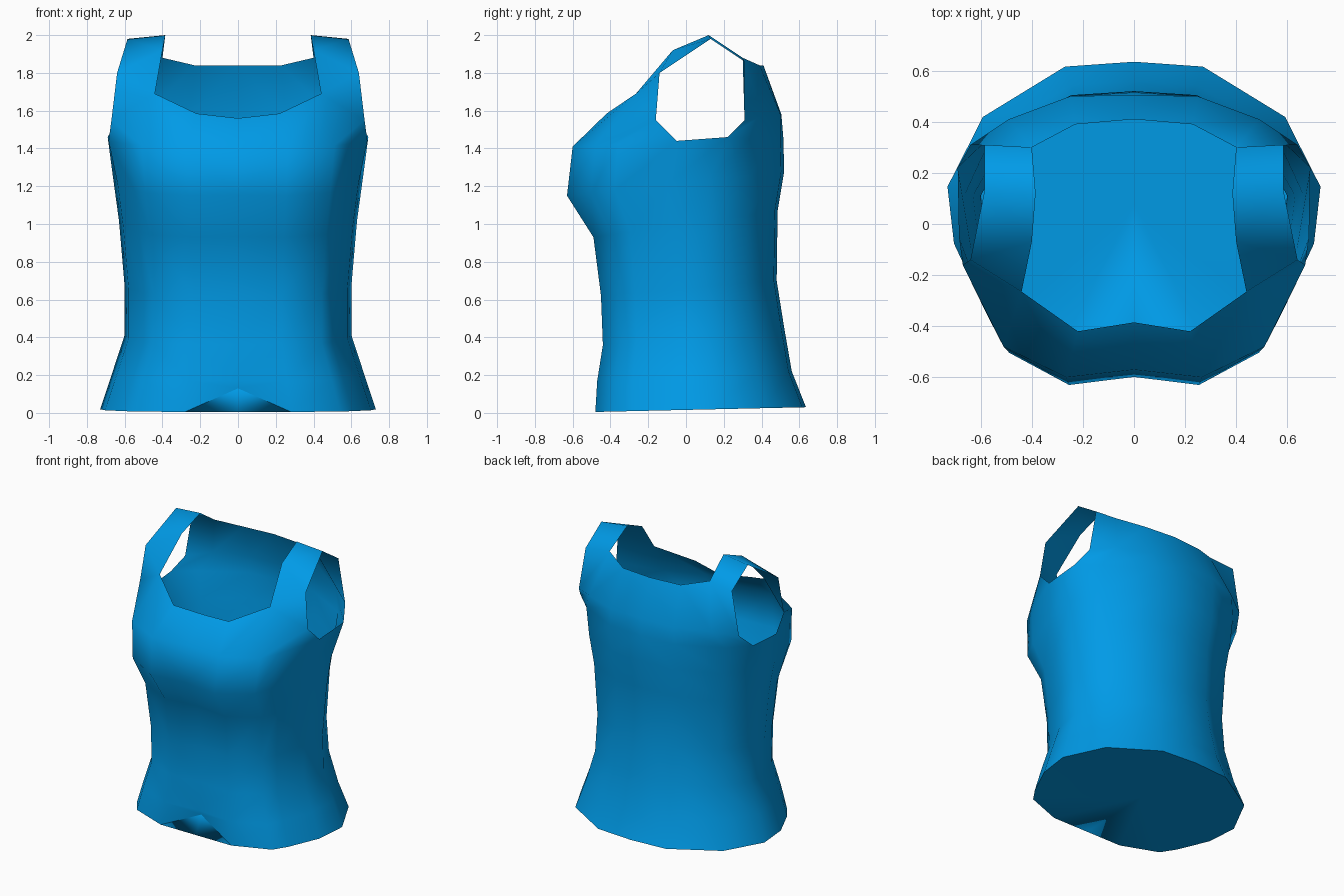
import bpy, bmesh

if "Cube" in bpy.data.objects:
    bpy.data.objects.remove(bpy.data.objects["Cube"])

blue = bpy.data.materials.new("bright_blue")
blue.diffuse_color = (0.0, 0.33, 0.81, 1)
blue.use_nodes = True
blue.node_tree.nodes["Principled BSDF"].inputs["Base Color"].default_value = blue.diffuse_color

# Half cross-section, from front centre round the side to back centre
SECTION = [(0, -.95), (.385, -1), (.74, -.8), (.83, -.6), (.965, -.16),
           (1, .23), (.81, .66), (.37, .97), (0, 1)]
# Body rings: half width, front depth, back depth, front z, back z
RINGS = [(.73, .48, .635, .005, .03), (.67, .47, .56, .17, .22),
         (.60, .44, .52, .36, .45), (.60, .45, .48, .62, .70),
         (.63, .49, .485, .93, 1.07), (.66, .63, .52, 1.15, 1.28),
         (.69, .60, .515, 1.41, 1.46)]

bm = bmesh.new()


def ring(w, front, back, zf, zb):
    verts = []
    for u, v in SECTION:
        y = v * (front if v < 0 else back)
        t = (y + front) / (front + back)
        verts.append(bm.verts.new((u * w, y, zf + (zb - zf) * t)))
    return verts


def points(*coords):
    return [bm.verts.new(c) for c in coords]


def bridge(a, b):
    for i in range(len(a) - 1):
        bm.faces.new((a[i], a[i + 1], b[i + 1], b[i]))


# Torso
rings = [ring(*r) for r in RINGS]
for low, high in zip(rings, rings[1:]):
    bridge(low, high)
hem, top = rings[0], rings[-1]
top[4].co = (.685, -.05, 1.44)
top[5].co = (.69, .22, 1.46)

# Notch at the front of the hem, closed by a small web, and a flat underside
hem[0].co = (0, -.42, .13)
web, centre = points((0, -.48, .005), (0, .08, .02))
floor = [bm.faces.new((hem[1], hem[0], web))]
for a, b in zip([web] + hem[1:], hem[1:]):
    floor.append(bm.faces.new((b, a, centre)))

# Front yoke up to the neckline and the armhole
front = points((0, -.385, 1.56), (.22, -.42, 1.585), (.44, -.265, 1.69), (.67, -.16, 1.55))
bridge(top[:4], front)
bm.faces.new((top[3], top[4], front[3]))

# Back yoke: armhole edge, shoulder blades, then the back neckline
blade = points((.64, .31, 1.55), (.49, .41, 1.58), (.25, .50, 1.58), (0, .505, 1.58))
bridge(top[5:], blade)
neck = points((.585, .31, 1.86), (.40, .30, 1.88), (.23, .39, 1.84), (0, .41, 1.84))
bridge(blade, neck)

# Shoulder strap, front to back, as inner and outer pairs
strap = [(front[2], front[3]),
         points((.40, -.07, 1.92), (.64, -.14, 1.80)),
         points((.385, .12, 2.0), (.585, .13, 1.98)),
         (neck[1], neck[0])]
for (a, b), (c, d) in zip(strap, strap[1:]):
    bm.faces.new((a, b, d, c))

bmesh.ops.recalc_face_normals(bm, faces=bm.faces)
body = min(bm.faces, key=lambda f: f.calc_center_median().y)
if body.normal.y > 0:
    bmesh.ops.reverse_faces(bm, faces=bm.faces)
for f in bm.faces:
    f.smooth = True
# Crisp hem
for f in floor:
    for e in f.edges:
        if any(g not in floor for g in e.link_faces):
            e.smooth = False

mesh = bpy.data.meshes.new("tank_top")
bm.to_mesh(mesh)
bm.free()
mesh.materials.append(blue)
shirt = bpy.data.objects.new("tank_top", mesh)
bpy.context.collection.objects.link(shirt)

# Left half
mirror = shirt.modifiers.new("mirror", 'MIRROR')
mirror.use_clip = True
mirror.merge_threshold = 0.001
